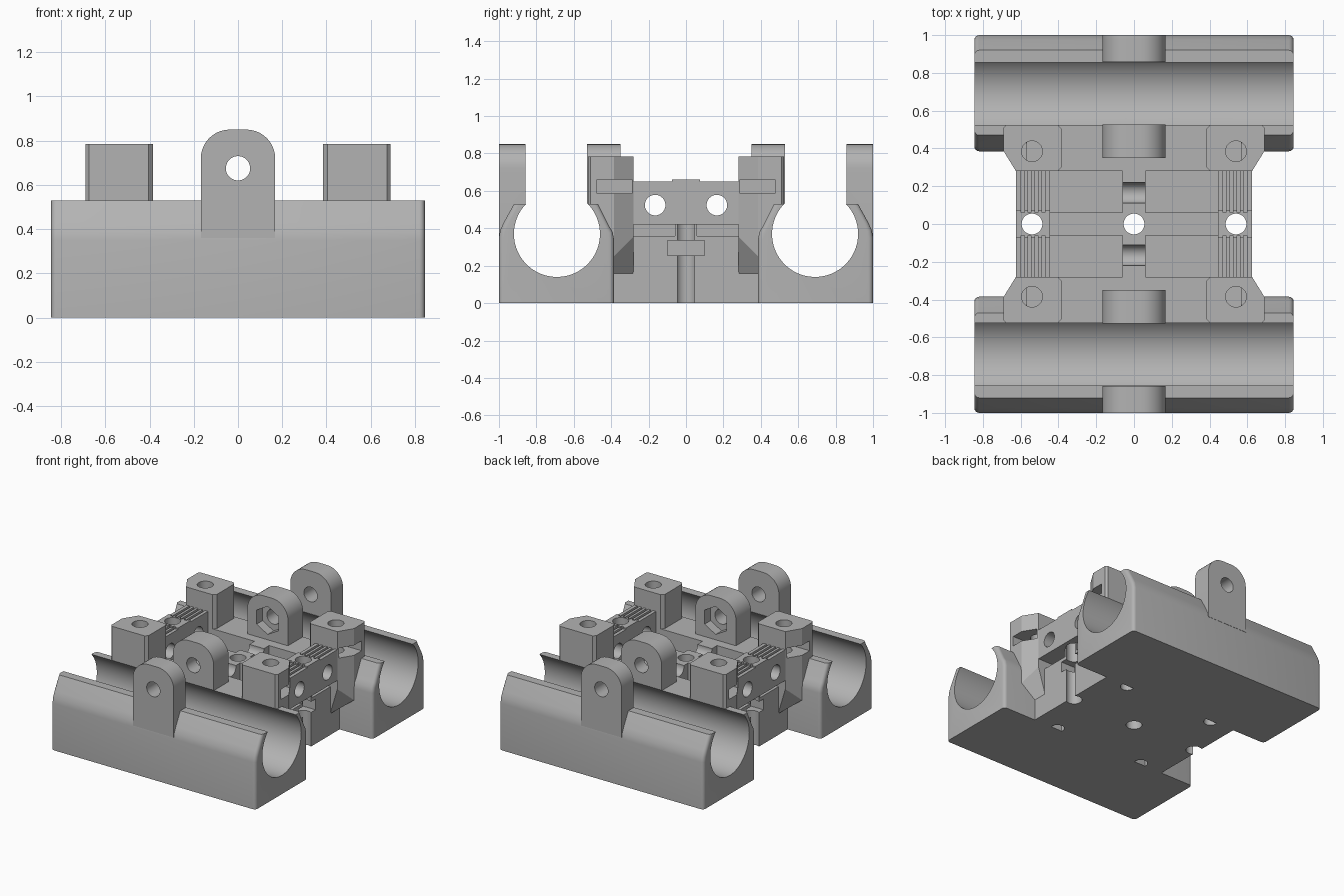
import bpy, bmesh, math
from mathutils import Matrix

if "Cube" in bpy.data.objects:
    bpy.data.objects.remove(bpy.data.objects["Cube"], do_unlink=True)

grey = bpy.data.materials.new("plain grey")
grey.use_nodes = True
grey.diffuse_color = (0.45, 0.45, 0.45, 1)
grey.node_tree.nodes["Principled BSDF"].inputs["Base Color"].default_value = (0.45, 0.45, 0.45, 1)


def finish(name, bm):
    bmesh.ops.recalc_face_normals(bm, faces=bm.faces)
    mesh = bpy.data.meshes.new(name)
    bm.to_mesh(mesh)
    bm.free()
    mesh.materials.append(grey)
    ob = bpy.data.objects.new(name, mesh)
    bpy.context.scene.collection.objects.link(ob)
    return ob


def box(name, x, y, z):
    bm = bmesh.new()
    bmesh.ops.create_cube(bm, size=1)
    for v in bm.verts:
        for i, (a, b) in enumerate((sorted(x), sorted(y), sorted(z))):
            v.co[i] = a if v.co[i] < 0 else b
    return finish(name, bm)


def loft(name, lower, upper):
    """Solid between two matching rings of points."""
    bm = bmesh.new()
    a = [bm.verts.new(p) for p in lower]
    b = [bm.verts.new(p) for p in upper]
    bm.faces.new(a)
    bm.faces.new(b)
    for i in range(len(a)):
        j = (i + 1) % len(a)
        bm.faces.new((a[i], a[j], b[j], b[i]))
    return finish(name, bm)


def rod(axis, centre, radius, length, sides=40):
    bm = bmesh.new()
    bmesh.ops.create_cone(bm, cap_ends=True, segments=sides, radius1=radius,
                          radius2=radius, depth=length)
    turn = {"x": Matrix.Rotation(math.pi / 2, 4, "Y"),
            "y": Matrix.Rotation(math.pi / 2, 4, "X"), "z": Matrix()}[axis]
    bmesh.ops.transform(bm, matrix=Matrix.Translation(centre) @ turn, verts=bm.verts)
    return finish("cutter", bm)


def cut(ob, cutters):
    """Subtract each cutter, bake the result and delete the cutters."""
    for c in cutters:
        c.hide_render = True
        mod = ob.modifiers.new("cut", "BOOLEAN")
        mod.operation, mod.solver, mod.object = "DIFFERENCE", "EXACT", c
    bpy.context.view_layer.update()
    graph = bpy.context.evaluated_depsgraph_get()
    mesh = bpy.data.meshes.new_from_object(ob.evaluated_get(graph))
    ob.modifiers.clear()
    ob.data = mesh
    for c in cutters:
        bpy.data.objects.remove(c, do_unlink=True)
    mesh.materials.clear()
    mesh.materials.append(grey)
    mesh.polygons.foreach_set("material_index", [0] * len(mesh.polygons))
    bpy.ops.object.select_all(action="DESELECT")
    ob.select_set(True)
    bpy.context.view_layer.objects.active = ob
    bpy.ops.object.shade_smooth_by_angle(angle=math.radians(30))


SIDES = (-1, 1)
HALF = 0.845
HOLE = 0.055


def bore(sy):
    return rod("x", (0, sy * 0.69, 0.37), 0.23, 2, 96)


# Bearing holders: side profile drawn along the width, ends rounded, then bored
PROFILE = [(0.385, 0), (1, 0), (1, 0.35), (0.993, 0.39), (0.975, 0.43), (0.92, 0.53),
           (0.47, 0.53), (0.41, 0.41), (0.392, 0.38), (0.385, 0.34)]
for sy, where in zip(SIDES, ("front", "back")):
    holder = loft(where + "_bearing_holder",
                  [(-HALF, sy * y, z) for y, z in PROFILE],
                  [(HALF, sy * y, z) for y, z in PROFILE])
    bm = bmesh.new()
    bm.from_mesh(holder.data)
    ends = [e for e in bm.edges
            if abs(e.verts[0].co.x - e.verts[1].co.x) < 0.01
            and abs(e.verts[0].co.z - e.verts[1].co.z) > 0.01]
    bmesh.ops.bevel(bm, geom=ends, offset=0.025, segments=4, profile=0.5, affect="EDGES")
    bm.to_mesh(holder.data)
    bm.free()
    cut(holder, [bore(sy)])

# Central body with belt pockets, nut slots and screw holes
body = box("centre_body", (-0.57, 0.57), (-0.56, 0.56), (0, 0.53))
cutters = [bore(sy) for sy in SIDES]
cutters += [rod("z", (x, 0, 0.3), HOLE, 1) for x in (-0.54, 0, 0.54)]
for sx in SIDES:
    cutters.append(box("cutter", (sx * 0.45, sx * 0.7), (-0.1, 0.1), (0.255, 0.335)))
    for sy in SIDES:
        cutters.append(box("cutter", (sx * 0.06, sx * 0.7), (sy * 0.06, sy * 0.28), (0.36, 0.7)))
        cutters.append(rod("z", (sx * 0.375, sy * 0.375, 0), 0.048, 0.4))
cutters += [rod("x", (0, sy * 0.165, 0.524), HOLE, 2) for sy in SIDES]
cut(body, cutters)

# Belt clamps: grooved blocks that overhang the body
for sx, side in zip(SIDES, ("right", "left")):
    clamp = box(side + "_belt_clamp", (sx * 0.445, sx * 0.625), (-0.285, 0.285), (0.42, 0.66))
    cutters = [rod("z", (sx * 0.54, 0, 0.5), HOLE, 1)]
    for sy in SIDES:
        cutters.append(rod("x", (sx * 0.54, sy * 0.165, 0.524), HOLE, 0.5))
        cutters.append(box("cutter", (sx * 0.4, sx * 0.7), (sy * 0.075, sy * 0.3), (0.65, 0.7)))
        for k in range(4):
            x = 0.47 + k * 0.037
            cutters.append(box("cutter", (sx * x, sx * (x + 0.018)),
                               (sy * 0.06, sy * 0.3), (0.61, 0.7)))
    cut(clamp, cutters)

# Corner posts: chamfered columns, tapered below, with screw hole and nut slot
PLAN = [(0.385, 0.30, 0.16), (0.405, 0.28, 0.16), (0.625, 0.28, 0.355),
        (0.69, 0.385, 0.25), (0.69, 0.51, 0.25), (0.675, 0.525, 0.25),
        (0.405, 0.525, 0.16), (0.385, 0.505, 0.16)]
for sx, side in zip(SIDES, ("right", "left")):
    for sy, where in zip(SIDES, ("front", "back")):
        foot = [(sx * min(x, 0.565), sy * y, 0.155) for x, y, z in PLAN]
        knee = [(sx * x, sy * y, z) for x, y, z in PLAN]
        top = [(sx * x, sy * y, 0.785) for x, y, z in PLAN]
        post = loft(f"{where}_{side}_post", knee, top)
        taper = loft(f"{where}_{side}_post_taper", foot, knee)
        cut(taper, [bore(sy)])
        cut(post, [bore(sy), rod("z", (sx * 0.54, sy * 0.385, 0.7), HOLE, 0.5),
                   box("cutter", (sx * 0.44, sx * 0.8), (sy * 0.29, sy * 0.475), (0.585, 0.66))])


# Clamping lugs: rounded tabs either side of each bore, hex pocket in the inner one
def lug(name, sy, y0, y1, z0):
    r, w = 0.13, 0.168
    ring = [(-w, z0), (w, z0)]
    for cx, start in ((w - r, 0), (r - w, 90)):
        for k in range(11):
            a = math.radians(start + k * 9)
            ring.append((cx + r * math.cos(a), 0.85 - r + r * math.sin(a)))
    return loft(name, [(x, sy * y0, z) for x, z in ring], [(x, sy * y1, z) for x, z in ring])


for sy, where in zip(SIDES, ("front", "back")):
    outer = lug(where + "_outer_lug", sy, 0.857, 1.0, 0.36)
    cut(outer, [bore(sy), rod("y", (0, sy * 0.9, 0.675), HOLE, 0.5)])
    inner = lug(where + "_inner_lug", sy, 0.35, 0.528, 0.5)
    cut(inner, [bore(sy), rod("y", (0, sy * 0.45, 0.675), HOLE, 0.5),
                rod("y", (0, sy * 0.35, 0.675), 0.105, 0.14, 6)])
